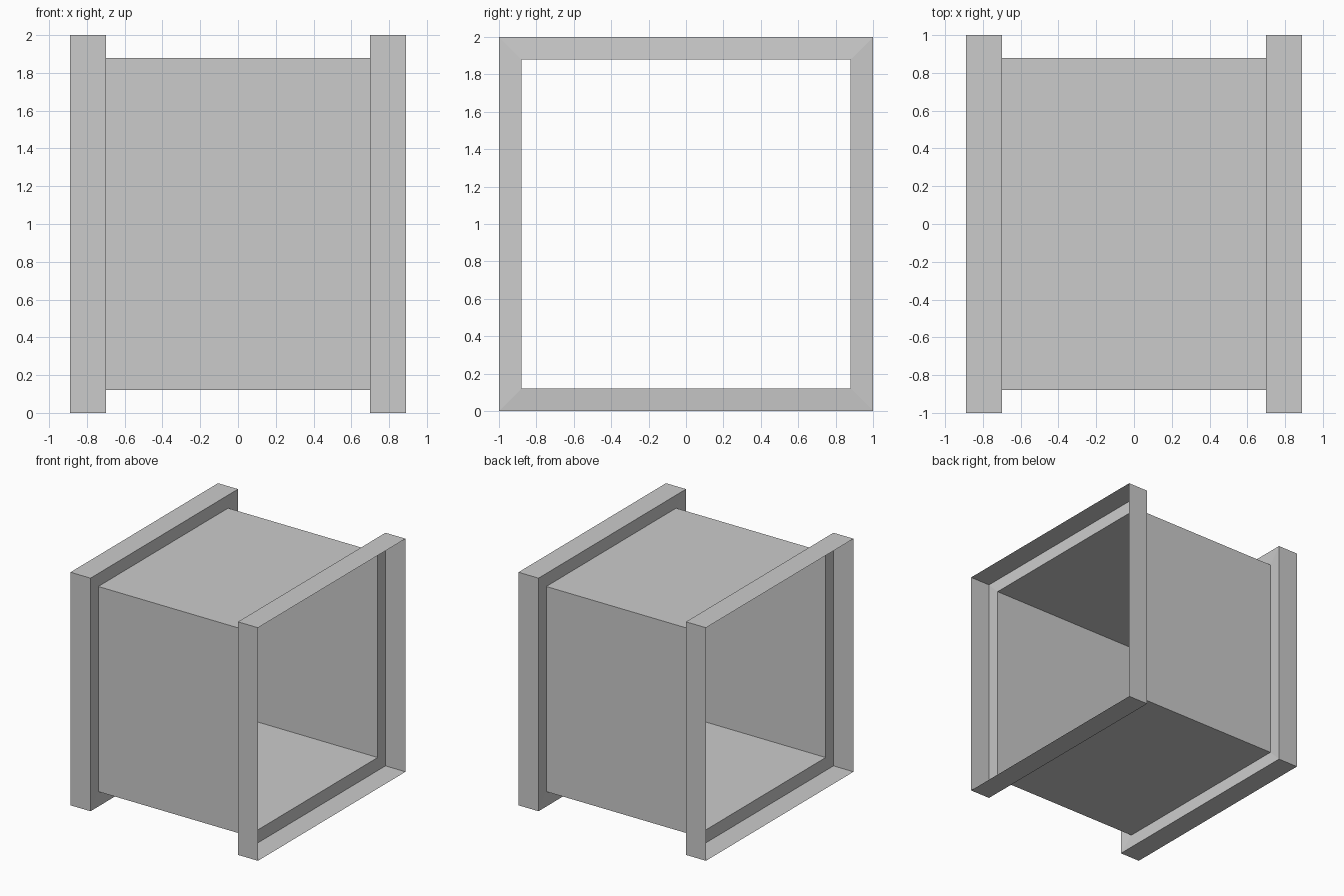
import bpy

if "Cube" in bpy.data.objects:
    bpy.data.objects.remove(bpy.data.objects["Cube"])

CENTRE_Z = 1.0


def square_loft(name, profile):
    """Loft an open-ended square tube through (x, half_width) stations."""
    verts, faces = [], []
    for x, h in profile:
        verts += [(x, sy * h, CENTRE_Z + sz * h)
                  for sy, sz in ((-1, -1), (1, -1), (1, 1), (-1, 1))]
    for i in range(len(profile) - 1):
        for k in range(4):
            a, b = i * 4 + k, i * 4 + (k + 1) % 4
            faces.append((a, b, b + 4, a + 4))
    mesh = bpy.data.meshes.new(name)
    mesh.from_pydata(verts, [], faces)
    # outward-facing sides
    mesh.flip_normals()
    mesh.update()
    obj = bpy.data.objects.new(name, mesh)
    bpy.context.collection.objects.link(obj)
    return obj


# Thin sheet duct, open at both ends
square_loft("duct_wall", [(-0.71, 0.88), (0.71, 0.88)])

# Stepped end collar: slightly tilted ring, then a wide outer band
collar = square_loft("end_collars", [(0.71, 0.88), (0.70, 1.0), (0.89, 1.0)])
mirror = collar.modifiers.new("both_ends", 'MIRROR')
mirror.use_axis = (True, False, False)
mirror.use_mirror_merge = False
